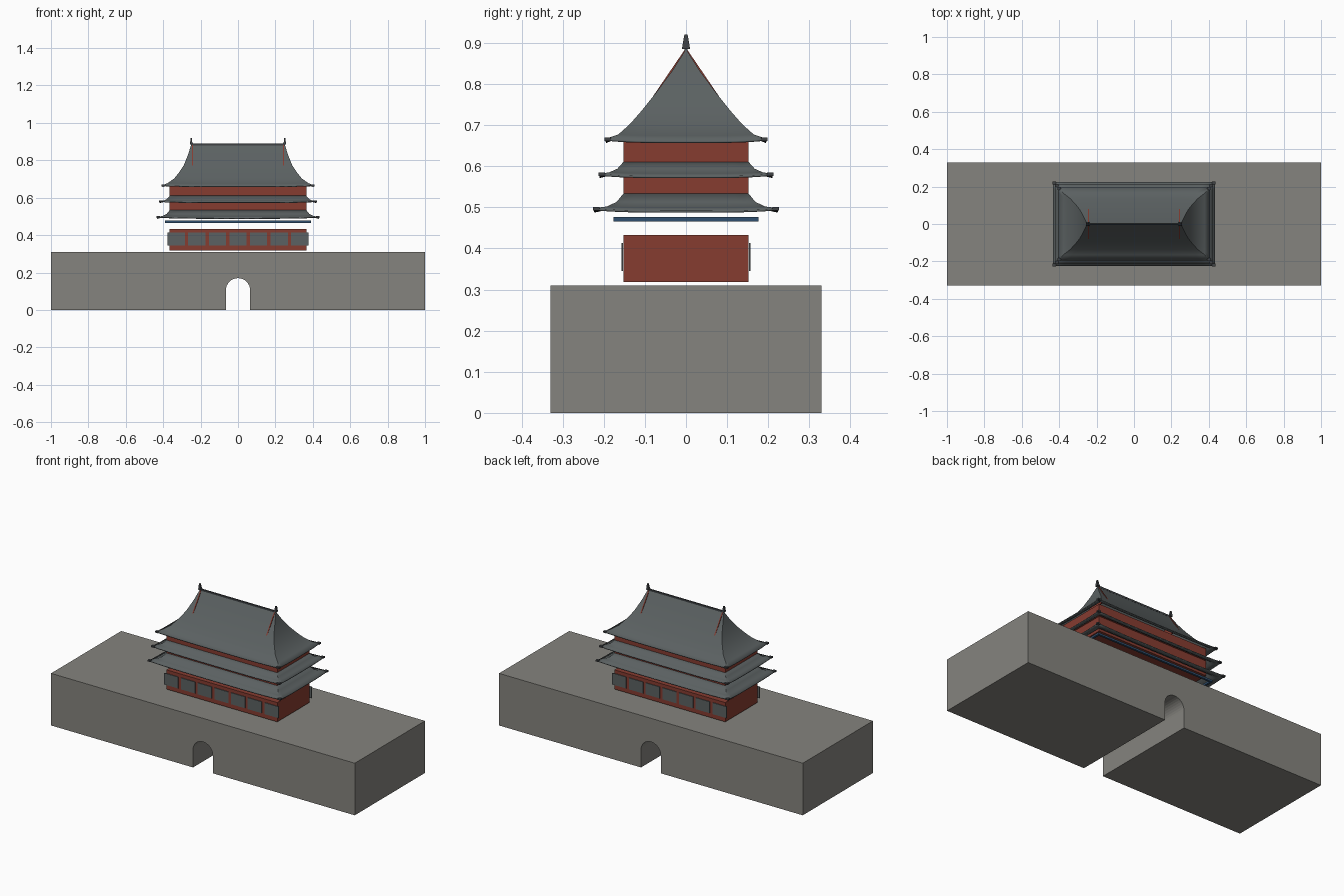
import bpy, bmesh, math
from mathutils import Vector

if "Cube" in bpy.data.objects:
    bpy.data.objects.remove(bpy.data.objects["Cube"])


def mat(name, c):
    m = bpy.data.materials.new(name)
    m.diffuse_color = (*c, 1)
    m.use_nodes = True
    m.node_tree.nodes["Principled BSDF"].inputs["Base Color"].default_value = m.diffuse_color
    return m


STONE = mat("stone", (0.235, 0.23, 0.21))
RED = mat("red_wall", (0.24, 0.045, 0.03))
TILE = mat("roof_tile", (0.105, 0.12, 0.122))
BLUE = mat("blue_beam", (0.03, 0.08, 0.16))
DARK = mat("dark_ornament", (0.05, 0.055, 0.06))


def finish(name, bm, m):
    bmesh.ops.recalc_face_normals(bm, faces=bm.faces)
    me = bpy.data.meshes.new(name)
    bm.to_mesh(me)
    bm.free()
    ob = bpy.data.objects.new(name, me)
    bpy.context.collection.objects.link(ob)
    me.materials.append(m)
    return ob


def box(name, x0, x1, y0, y1, z0, z1, m):
    bm = bmesh.new()
    bmesh.ops.create_cube(bm, size=1)
    for v in bm.verts:
        v.co = Vector((x1 if v.co.x > 0 else x0, y1 if v.co.y > 0 else y0, z1 if v.co.z > 0 else z0))
    return finish(name, bm, m)


def extrude_profile(name, pts, direction, m):
    bm = bmesh.new()
    f = bm.faces.new([bm.verts.new(p) for p in pts])
    r = bmesh.ops.extrude_face_region(bm, geom=[f])
    bmesh.ops.translate(bm, vec=direction, verts=[v for v in r["geom"] if isinstance(v, bmesh.types.BMVert)])
    return finish(name, bm, m)


def roof(name, levels, lift, thickness=0.005, n=16):
    """Curved hip roof from stacked rectangles (half x, half y, z), corners lifted at the eave."""
    bm = bmesh.new()
    rings = []
    for k, (hx, hy, z) in enumerate(levels):
        up = lift * max(0, 1 - k / 2)
        corners = [(-hx, -hy), (hx, -hy), (hx, hy), (-hx, hy)]
        ring = []
        for c in range(4):
            (ax, ay), (bx, by) = corners[c], corners[(c + 1) % 4]
            for i in range(n):
                t = i / n
                ring.append(bm.verts.new((ax + (bx - ax) * t, ay + (by - ay) * t,
                                          z + up * abs(2 * t - 1) ** 4)))
        rings.append(ring)
    for a, b in zip(rings, rings[1:]):
        for i in range(4 * n):
            j = (i + 1) % (4 * n)
            bm.faces.new((a[i], a[j], b[j], b[i]))
    bmesh.ops.remove_doubles(bm, verts=bm.verts, dist=1e-5)
    ob = finish(name, bm, TILE)
    s = ob.modifiers.new("thickness", "SOLIDIFY")
    s.thickness = thickness
    s.offset = -1
    bpy.context.view_layer.objects.active = ob
    ob.select_set(True)
    bpy.ops.object.shade_smooth_by_angle(angle=math.radians(30))
    ob.select_set(False)
    # upturned ornaments at the four eave corners
    hx, hy, z = levels[0]
    z += lift
    for sx in (-1, 1):
        for sy in (-1, 1):
            box(name + "_corner_tip", *sorted((sx * (hx - 0.016), sx * (hx + 0.003))),
                *sorted((sy * (hy - 0.014), sy * (hy + 0.002))), z - 0.006, z + 0.003, DARK)


# stone platform with an arched passage
arch = [(-0.065 * math.cos(math.pi * i / 16), 0.105 + 0.065 * math.sin(math.pi * i / 16)) for i in range(17)]
outline = [(-1, 0), (-0.065, 0)] + arch + [(0.065, 0), (1, 0), (1, 0.31), (-1, 0.31)]
extrude_profile("platform", [(x, -0.33, z) for x, z in outline], (0, 0.66, 0), STONE)

# hall walls, storey by storey
for name, z0, z1 in (("lower_wall", 0.318, 0.433), ("middle_wall", 0.505, 0.594), ("upper_wall", 0.597, 0.668)):
    box(name, -0.365, 0.365, -0.152, 0.152, z0, z1, RED)

# window panels on front and back
for i in range(-3, 4):
    for s in (-1, 1):
        box("window_panel", i * 0.11 - 0.046, i * 0.11 + 0.046,
            *sorted((s * 0.153, s * 0.157)), 0.345, 0.413, TILE)

# blue beams around the eaves
for s in (-1, 1):
    box("long_beam", -0.39, 0.39, *sorted((s * 0.164, s * 0.176)), 0.466, 0.477, BLUE)
    box("short_beam", *sorted((s * 0.378, s * 0.39)), -0.164, 0.164, 0.466, 0.477, BLUE)

# three tiers of roof
roof("lower_roof", [(0.434, 0.224, 0.492), (0.405, 0.193, 0.499), (0.382, 0.169, 0.513), (0.364, 0.151, 0.535)], 0.006)
roof("middle_roof", [(0.42, 0.211, 0.576), (0.397, 0.187, 0.582), (0.379, 0.167, 0.594), (0.364, 0.151, 0.612)], 0.006)
roof("main_roof", [(0.405, 0.196, 0.661), (0.378, 0.165, 0.674), (0.342, 0.137, 0.702), (0.315, 0.108, 0.735),
                   (0.289, 0.076, 0.775), (0.267, 0.035, 0.83), (0.25, 0, 0.885)], 0.006)

# ridge, gable triangles and ridge-end finials
box("ridge", -0.25, 0.25, -0.004, 0.004, 0.88, 0.89, DARK)
for s in (-1, 1):
    extrude_profile("gable", [(s * 0.24, -0.079, 0.772), (s * 0.24, 0.079, 0.772), (s * 0.24, 0, 0.888)],
                    (s * 0.006, 0, 0), RED)
    fin = [(0.239, 0.885), (0.256, 0.885), (0.255, 0.907), (0.254, 0.92), (0.247, 0.918), (0.245, 0.9)]
    ob = extrude_profile("finial", [(s * x, -0.01, z) for x, z in fin], (0, 0.02, 0), DARK)
    for v in ob.data.vertices:
        v.co.y *= 1 - 0.6 * (v.co.z - 0.885) / 0.035
